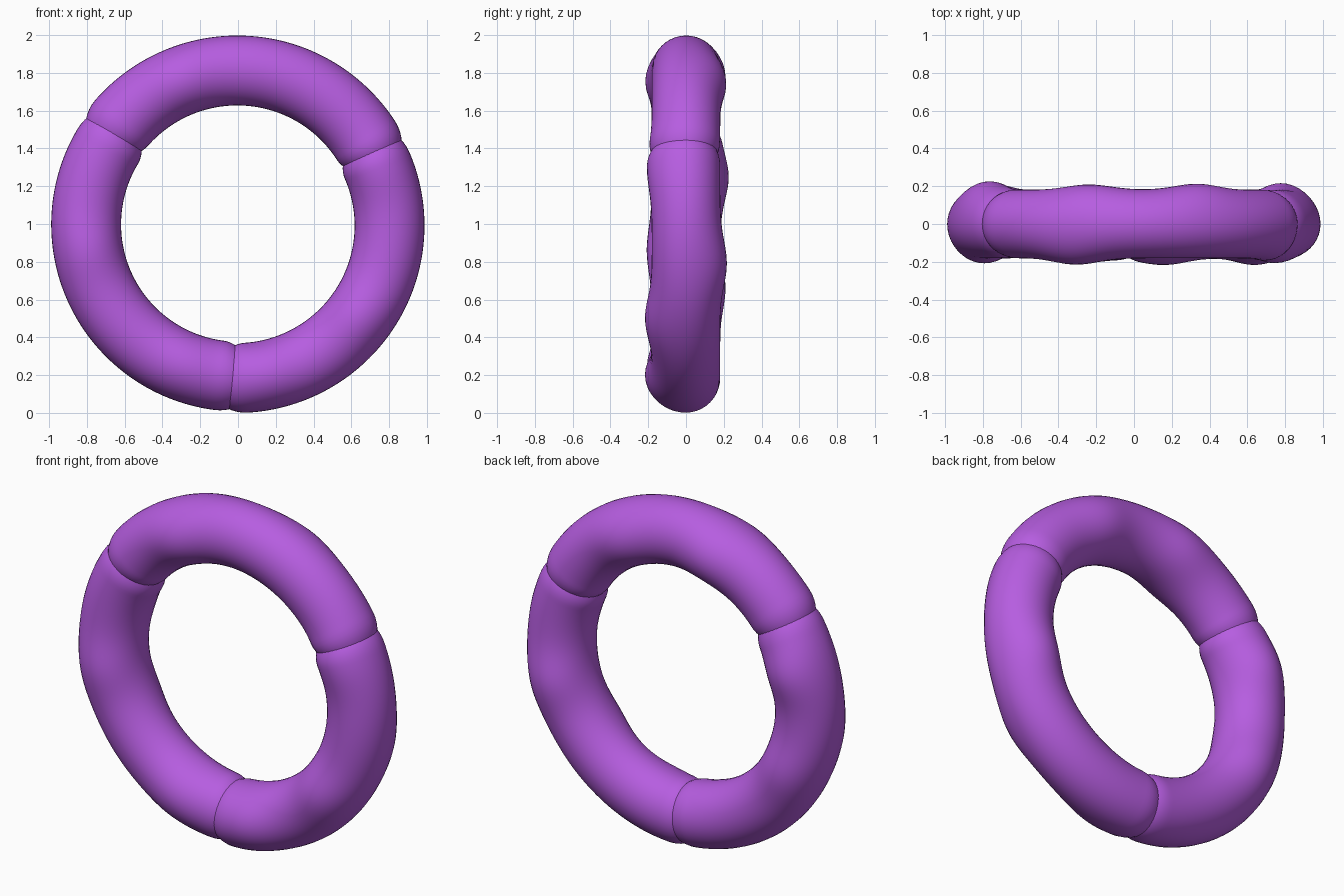
import bpy, bmesh, math

if "Cube" in bpy.data.objects:
    bpy.data.objects.remove(bpy.data.objects["Cube"])

SIDES = 40
TUBE = 0.185
CAP = 13.1          # angle taken up by a rounded tube end
OVERLAP = 8.0       # how far each end sinks into its neighbour

# gentle swellings of the back and front faces: (angle, height)
BACK = [(66, .032), (107, .028), (162, .045), (205, .028), (345, .035)]
FRONT = [(22, .026), (112, .034), (190, .027), (250, .026), (281, .036), (322, .036)]

mat = bpy.data.materials.new("purple")
mat.diffuse_color = (0.47, 0.11, 0.75, 1)
mat.use_nodes = True
mat.node_tree.nodes["Principled BSDF"].inputs["Base Color"].default_value = mat.diffuse_color


def swell(angle, bumps):
    total = 0.181
    for centre, height in bumps:
        d = (angle - centre + 180) % 360 - 180
        total += height * math.exp(-(d / 12) ** 2)
    return total


def arc_tube(name, start, end, r_start, r_end):
    a0, a1 = start - OVERLAP, end + OVERLAP
    # finer stations at the rounded ends
    cap = [CAP * (1 - math.cos(i / 12 * math.pi / 2)) for i in range(1, 13)]
    mid = [a0 + CAP + (a1 - a0 - 2 * CAP) * i / 80 for i in range(1, 80)]
    stations = [a0 + c for c in cap] + mid + [a1 - c for c in reversed(cap)]

    bm = bmesh.new()

    def ring_radius(a):
        t = (a - a0) / (a1 - a0)
        return r_start + (r_end - r_start) * t

    def point(a, radial, y):
        r = ring_radius(a) + radial
        t = math.radians(a)
        return bm.verts.new((r * math.cos(t), y, 1 + r * math.sin(t)))

    rings = []
    for a in stations:
        d = min(a - a0, a1 - a, CAP)
        s = math.sqrt(max(0, 1 - (1 - d / CAP) ** 2))
        back, front = swell(a, BACK), swell(a, FRONT)
        ring = []
        for k in range(SIDES):
            p = 2 * math.pi * k / SIDES
            depth = back if math.sin(p) > 0 else front
            ring.append(point(a, TUBE * s * math.cos(p), depth * s * math.sin(p)))
        rings.append(ring)
    tip0, tip1 = point(a0, 0, 0), point(a1, 0, 0)
    for k in range(SIDES):
        n = (k + 1) % SIDES
        for r, q in zip(rings, rings[1:]):
            bm.faces.new((r[k], r[n], q[n], q[k]))
        bm.faces.new((tip0, rings[0][n], rings[0][k]))
        bm.faces.new((tip1, rings[-1][k], rings[-1][n]))
    bmesh.ops.recalc_face_normals(bm, faces=bm.faces)
    for f in bm.faces:
        f.smooth = True
    mesh = bpy.data.meshes.new(name)
    bm.to_mesh(mesh)
    bm.free()
    mesh.materials.append(mat)
    obj = bpy.data.objects.new(name, mesh)
    bpy.context.collection.objects.link(obj)


# three tube sections meeting end to end in a ring
arc_tube("ring_top", 28, 144, 0.808, 0.817)
arc_tube("ring_left", 144, 268, 0.802, 0.808)
arc_tube("ring_right", 268, 388, 0.817, 0.797)
